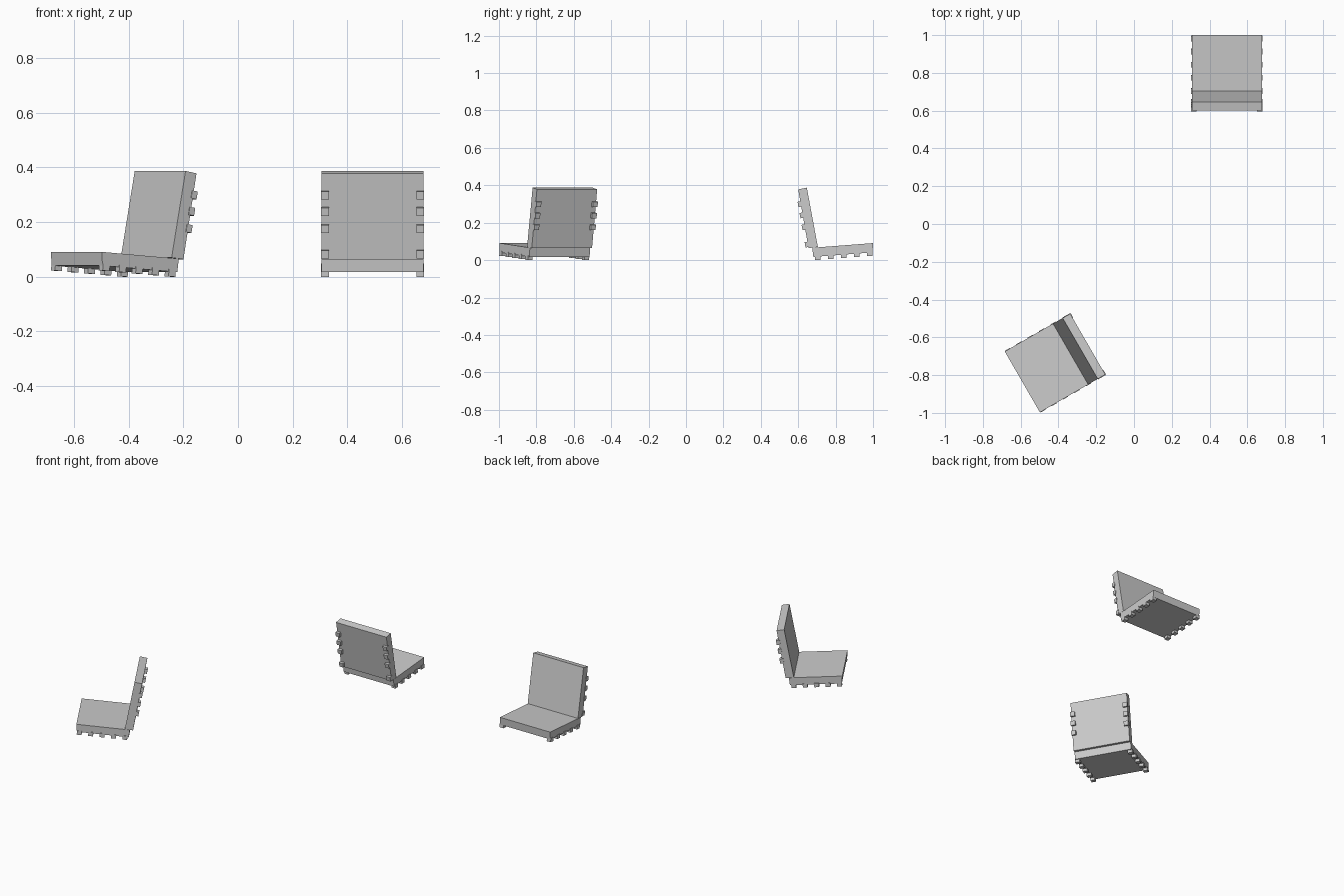
import bpy, bmesh
from math import radians
from mathutils import Vector, Matrix

if "Cube" in bpy.data.objects:
    bpy.data.objects.remove(bpy.data.objects["Cube"])

HALF_W = 0.186   # half width of the panels
PEG = 0.029      # side of a square stud
CENTRE_Y = 0.80  # profile coordinates are read around this y

BACK = [(0.655, 0.064), (0.705, 0.070), (0.646, 0.387), (0.60, 0.378)]
SEAT = [(0.681, 0.017), (0.997, 0.041), (1.0, 0.091), (0.675, 0.066)]


def make_object(name, bm, place):
    bmesh.ops.recalc_face_normals(bm, faces=bm.faces)
    bm.transform(place)
    mesh = bpy.data.meshes.new(name)
    bm.to_mesh(mesh)
    bm.free()
    obj = bpy.data.objects.new(name, mesh)
    bpy.context.collection.objects.link(obj)
    return obj


def panel(name, profile, place):
    """Extrude a y/z profile across the width."""
    bm = bmesh.new()
    face = bm.faces.new([bm.verts.new((-HALF_W, y - CENTRE_Y, z)) for y, z in profile])
    new = bmesh.ops.extrude_face_region(bm, geom=[face])["geom"]
    bmesh.ops.translate(bm, verts=[v for v in new if isinstance(v, bmesh.types.BMVert)],
                        vec=(2 * HALF_W, 0, 0))
    make_object(name, bm, place)


def studs(name, start, end, fractions, proud, outward, place):
    """Pairs of square studs along a panel face, one at each side edge."""
    a, b = Vector((0, start[0] - CENTRE_Y, start[1])), Vector((0, end[0] - CENTRE_Y, end[1]))
    along = (b - a).normalized()
    normal = Vector((1, 0, 0)).cross(along) * outward
    turn = Matrix((Vector((1, 0, 0)), along, normal)).transposed().to_4x4()
    depth = proud + 0.008
    bm = bmesh.new()
    for f in fractions:
        for side in (-1, 1):
            c = a.lerp(b, f) + normal * (proud - depth / 2)
            c.x = side * (HALF_W + 0.003 - PEG / 2)
            m = Matrix.Translation(c) @ turn @ Matrix.Diagonal((PEG, PEG, depth, 1))
            bmesh.ops.create_cube(bm, size=1, matrix=m)
    make_object(name, bm, place)


def chair(prefix, x, y, angle, back_heights):
    place = Matrix.Translation((x, y, 0)) @ Matrix.Rotation(radians(angle), 4, 'Z')
    panel(prefix + "_backrest", BACK, place)
    panel(prefix + "_seat", SEAT, place)
    # studs behind the backrest
    z0, z1 = BACK[0][1], BACK[3][1]
    studs(prefix + "_back_studs", BACK[0], BACK[3],
          [(z - z0) / (z1 - z0) for z in back_heights], 0.015, 1, place)
    # studs under the seat
    y0, y1 = SEAT[0][0], SEAT[1][0]
    studs(prefix + "_seat_studs", SEAT[0], SEAT[1],
          [(0.704 + 0.0695 * i - y0) / (y1 - y0) for i in range(5)], 0.018, -1, place)


chair("rear_chair", 0.492, 0.80, 0, (0.30, 0.24, 0.177, 0.084))
chair("front_chair", -0.418, -0.736, 120, (0.30, 0.24, 0.177))
